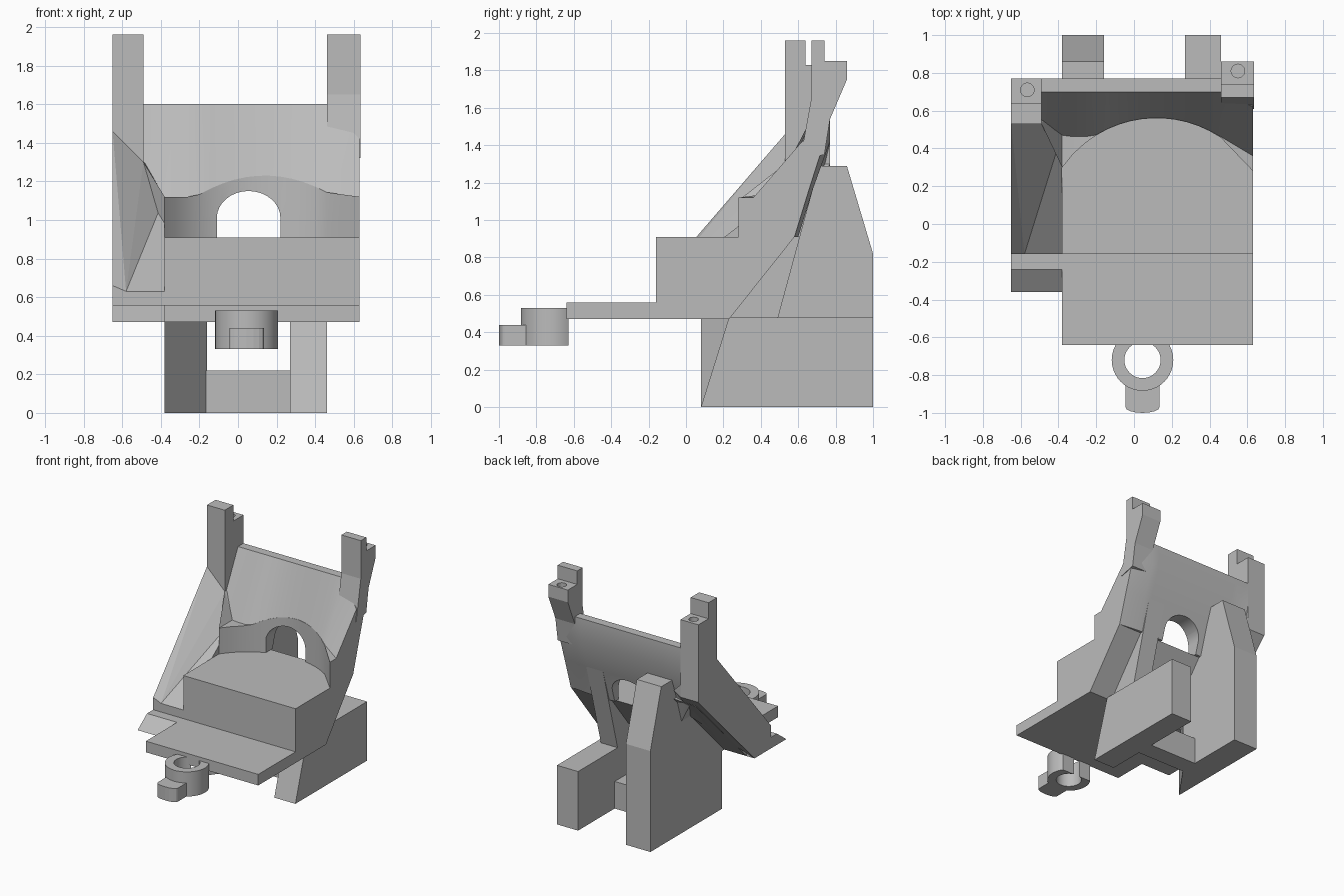
import bpy, bmesh, math
from mathutils import Vector

cube = bpy.data.objects.get("Cube")
if cube:
    bpy.data.objects.remove(cube, do_unlink=True)

grey = bpy.data.materials.new("plain grey")
grey.use_nodes = True
grey.diffuse_color = (0.5, 0.5, 0.5, 1)
grey.node_tree.nodes["Principled BSDF"].inputs["Base Color"].default_value = (0.5, 0.5, 0.5, 1)


def finish(name, bm):
    bmesh.ops.remove_doubles(bm, verts=bm.verts, dist=0.0005)
    bmesh.ops.recalc_face_normals(bm, faces=bm.faces)
    mesh = bpy.data.meshes.new(name)
    bm.to_mesh(mesh)
    bm.free()
    mesh.materials.append(grey)
    obj = bpy.data.objects.new(name, mesh)
    bpy.context.collection.objects.link(obj)
    return obj


def loft(name, sections):
    """Skin matching closed sections and cap both ends."""
    bm = bmesh.new()
    rings = [[bm.verts.new(p) for p in s] for s in sections]
    n = len(rings[0])
    for a, b in zip(rings, rings[1:]):
        for i in range(n):
            j = (i + 1) % n
            bm.faces.new((a[i], a[j], b[j], b[i]))
    bm.faces.new(rings[0])
    bm.faces.new(rings[-1])
    return finish(name, bm)


def side_prism(name, x0, x1, profile):
    return loft(name, [[(x, y, z) for y, z in profile] for x in (x0, x1)])


def box(name, x0, x1, y0, y1, z0, z1):
    return side_prism(name, x0, x1, [(y0, z0), (y1, z0), (y1, z1), (y0, z1)])


def hull(name, points):
    bm = bmesh.new()
    for p in points:
        bm.verts.new(p)
    res = bmesh.ops.convex_hull(bm, input=bm.verts)
    loose = {e for e in res["geom_interior"] + res["geom_unused"]
             if isinstance(e, bmesh.types.BMVert)}
    bmesh.ops.delete(bm, geom=list(loose), context="VERTS")
    return finish(name, bm)


def cylinder(name, x, y, r, z0, z1, n=40):
    circle = [(x + r * math.cos(i * math.tau / n), y + r * math.sin(i * math.tau / n))
              for i in range(n)]
    return loft(name, [[(px, py, z) for px, py in circle] for z in (z0, z1)])


def cut(obj, cutter):
    mod = obj.modifiers.new("cut", "BOOLEAN")
    mod.operation = "DIFFERENCE"
    mod.solver = "EXACT"
    mod.object = cutter
    cutter.hide_render = True
    cutter.hide_set(True)
    bpy.context.view_layer.objects.active = obj
    bpy.ops.object.modifier_apply(modifier=mod.name)
    bpy.data.objects.remove(cutter, do_unlink=True)


def smooth(obj):
    bpy.ops.object.select_all(action="DESELECT")
    obj.select_set(True)
    bpy.context.view_layer.objects.active = obj
    bpy.ops.object.shade_smooth_by_angle(angle=math.radians(25))


# Base plate, stepped block and the side step
box("base_plate", -0.38, 0.63, -0.64, 0.2, 0.47, 0.56)
side_prism("seat_block", -0.38, 0.63, [(-0.16, 0.47), (0.23, 0.47), (0.58, 0.91), (-0.16, 0.91)])
side_prism("side_step", -0.65, -0.38, [(-0.36, 0.47), (0.05, 0.47), (0.05, 0.56), (-0.24, 0.56)])


# Back wall: curved recess below, leaning panel above
def wall_section(x, arc, lip, z_lip):
    profile = [(arc, 0.91), (arc, z_lip), (lip, z_lip), (0.70, 1.6),
               (0.77, 1.6), (0.77, 1.42), (0.68, 1.17), (0.60, 0.91)]
    return [(x, y, z) for y, z in profile]


def recess(x):
    return -0.05 + math.sqrt(0.61 ** 2 - (x - 0.12) ** 2)


left_end = [(-0.49, y, z) for y, z in [
    (0.53, 1.1), (0.53, 1.3), (0.55, 1.3), (0.70, 1.6),
    (0.77, 1.6), (0.77, 1.42), (0.72, 1.2), (0.66, 1.08)]]
right_end = [(0.63, y, z) for y, z in [
    (0.28, 0.91), (0.28, 1.12), (0.36, 1.12), (0.62, 1.42),
    (0.74, 1.42), (0.73, 1.39), (0.66, 1.17), (0.58, 0.91)]]
sections = [left_end, wall_section(-0.38, recess(-0.38), 0.47, 1.12)]
for i in range(1, 15):
    x = -0.38 + i * 0.06
    lift = max(0, 1 - ((x - 0.14) / 0.36) ** 2)
    sections.append(wall_section(x, recess(x), max(recess(x), 0.46) + 0.002, 1.12 + 0.11 * lift))
sections.append(right_end)
back_wall = loft("back_wall", sections)

# Arched doorway through the wall
arch = [(-0.11, 0.85), (0.22, 0.85)]
arch += [(0.055 + 0.165 * math.cos(a * math.pi / 16), 1.01 + 0.14 * math.sin(a * math.pi / 16))
         for a in range(17)]
cut(back_wall, loft("arch_cutter", [[(x, y, z) for x, z in arch] for y in (0.35, 0.95)]))
smooth(back_wall)

# Sloping side wing, with a valley against the block
hull("wing_upper", [
    (-0.65, -0.16, 0.66), (-0.65, 0.53, 1.46), (-0.58, -0.16, 0.63), (-0.49, 0.53, 1.3),
    (-0.38, 0.48, 1.12), (-0.65, 0.05, 0.47), (-0.65, 0.77, 1.2), (-0.65, -0.16, 0.47),
    (-0.58, -0.16, 0.47), (-0.38, 0.48, 0.9), (-0.49, 0.77, 1.3), (-0.49, 0.77, 1.2),
    (-0.38, 0.7, 1.2)])
hull("wing_lower", [
    (-0.58, -0.16, 0.63), (-0.38, 0.48, 1.12), (-0.38, -0.16, 0.63), (-0.58, -0.16, 0.47),
    (-0.38, -0.16, 0.47), (-0.38, 0.05, 0.47), (-0.58, 0.05, 0.47), (-0.38, 0.7, 1.13),
    (-0.58, 0.7, 1.12)])

# Upright posts with stepped tops and pin holes
post_right = side_prism("post_right", -0.65, -0.49, [
    (0.53, 1.3), (0.77, 1.2), (0.77, 1.83), (0.64, 1.83), (0.64, 1.96), (0.53, 1.96)])
cut(post_right, cylinder("pin_cutter", -0.565, 0.71, 0.036, 1.74, 1.9, 24))
post_left = side_prism("post_left", 0.46, 0.635, [
    (0.61, 1.32), (0.74, 1.35), (0.77, 1.54), (0.86, 1.75), (0.86, 1.85),
    (0.74, 1.85), (0.74, 1.96), (0.67, 1.96), (0.67, 1.65)])
cut(post_left, cylinder("pin_cutter", 0.55, 0.81, 0.036, 1.78, 1.92, 24))

# Rear fins: the tall one has a diagonal front
tall = [(1, 0), (1, 0.82), (0.86, 1.29), (0.66, 1.29), (0.60, 1.08)]
loft("tall_fin", [
    [(-0.38, y, z) for y, z in tall + [(0.08, 0.48), (0.08, 0)]],
    [(-0.16, y, z) for y, z in tall + [(0.39, 0.72), (0.39, 0)]]])
side_prism("low_fin", 0.27, 0.46, [(0.08, 0), (1, 0), (1, 0.48), (0.23, 0.48)])
box("fin_bridge", -0.17, 0.28, 0.38, 0.53, 0, 0.22)
side_prism("gusset", 0.27, 0.42, [(0.23, 0.47), (0.49, 0.47), (0.68, 1.17), (0.58, 0.91)])

# Front ring with its rounded tab
ring = cylinder("front_ring", 0.045, -0.72, 0.163, 0.33, 0.53)
cut(ring, cylinder("bore_cutter", 0.045, -0.72, 0.096, 0.2, 0.7))
cut(ring, box("trim_cutter", -0.3, 0.4, -0.628, -0.4, 0.2, 0.7))
smooth(ring)
tab = [(-0.045, -0.85), (0.135, -0.85)]
tab += [(0.045 + 0.09 * math.cos(a * math.pi / 8), -0.97 - 0.03 * math.sin(a * math.pi / 8))
        for a in range(9)]
loft("ring_tab", [[(x, y, z) for x, y in tab] for z in (0.33, 0.44)])
